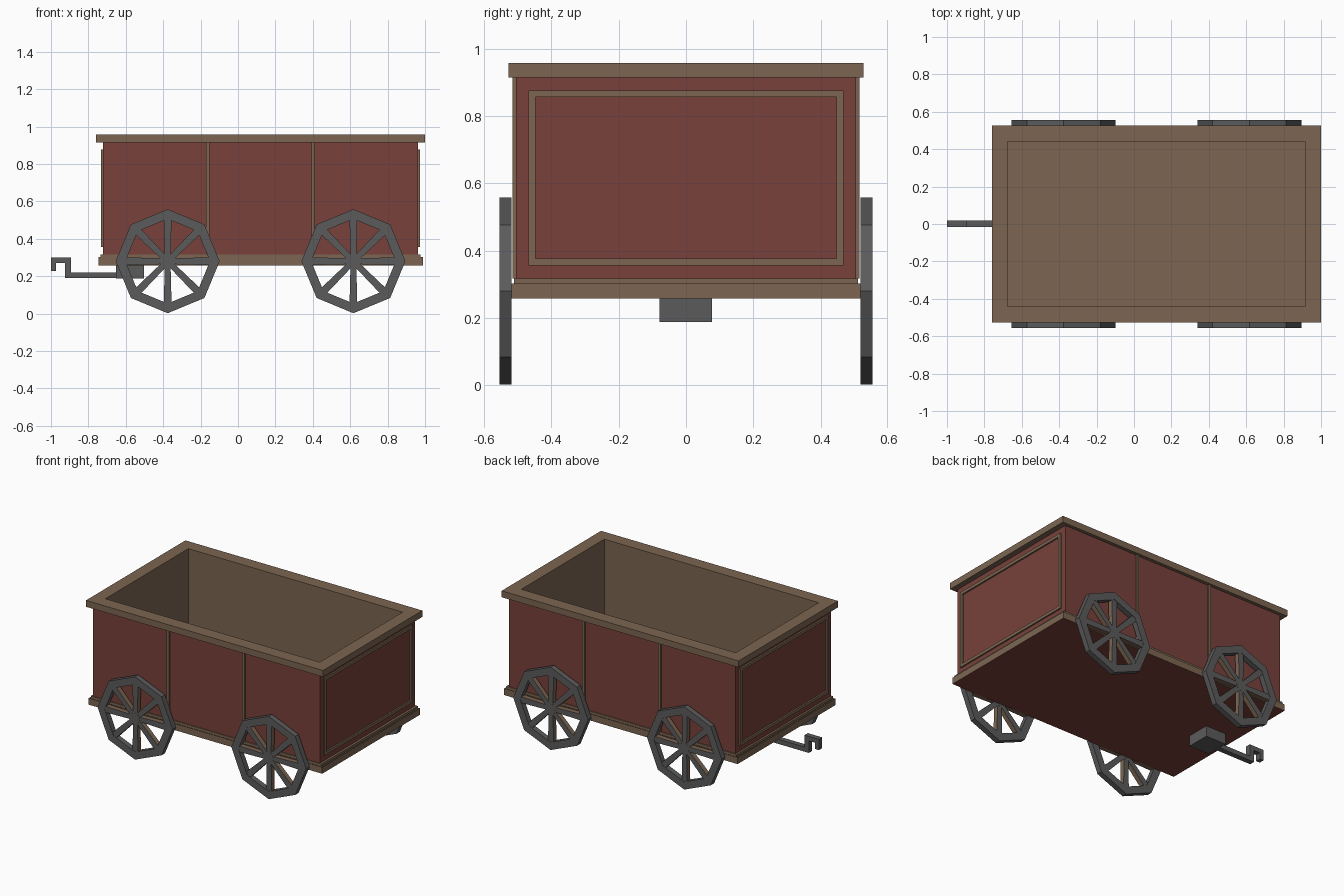
import bpy, bmesh, math
from mathutils import Matrix, Vector

if "Cube" in bpy.data.objects:
    bpy.data.objects.remove(bpy.data.objects["Cube"], do_unlink=True)


def material(name, rgb):
    m = bpy.data.materials.new(name)
    m.use_nodes = True
    m.diffuse_color = (*rgb, 1)
    m.node_tree.nodes["Principled BSDF"].inputs["Base Color"].default_value = (*rgb, 1)
    return m


wood = material("brown wood", (0.20, 0.131, 0.083))
red = material("red paint", (0.188, 0.053, 0.043))
iron = material("grey iron", (0.105, 0.105, 0.105))


def finish(name, bm, *mats):
    bmesh.ops.recalc_face_normals(bm, faces=bm.faces)
    me = bpy.data.meshes.new(name)
    bm.to_mesh(me)
    bm.free()
    for m in mats:
        me.materials.append(m)
    ob = bpy.data.objects.new(name, me)
    bpy.context.collection.objects.link(ob)
    return ob


def add_box(bm, lo, hi):
    lo, hi = Vector(lo), Vector(hi)
    bmesh.ops.create_cube(bm, size=1, matrix=Matrix.Translation((lo + hi) / 2)
                          @ Matrix.Diagonal((*(hi - lo), 1)))


def box(name, lo, hi, mat):
    bm = bmesh.new()
    add_box(bm, lo, hi)
    return finish(name, bm, mat)


def add_ring(bm, outer, inner, depth):
    """Closed band between two matching loops, extruded along depth."""
    loops = [[bm.verts.new(Vector(p) + off) for p in loop]
             for loop, off in ((outer, Vector()), (outer, depth), (inner, depth), (inner, Vector()))]
    n = len(outer)
    for a, b in zip(loops, loops[1:] + loops[:1]):
        for i in range(n):
            j = (i + 1) % n
            bm.faces.new((a[i], a[j], b[j], b[i]))


def add_prism(bm, points, depth):
    """Closed outline extruded along depth; returns the side faces."""
    near = [bm.verts.new(p) for p in points]
    far = [bm.verts.new(Vector(p) + depth) for p in points]
    bm.faces.new(near)
    bm.faces.new(far[::-1])
    n = len(points)
    return [bm.faces.new((near[i], far[i], far[(i + 1) % n], near[(i + 1) % n])) for i in range(n)]


def rect(x0, x1, y, z):
    return [(x0, -y, z), (x1, -y, z), (x1, y, z), (x0, y, z)]


# Wagon body: hollow tub, red outside and wooden inside
MID = 0.12
FLOOR = 0.28
bm = bmesh.new()
add_ring(bm, rect(-0.722, 0.962, 0.505, 0.27), rect(-0.677, 0.915, 0.44, 0.27), Vector((0, 0, 0.66)))
bmesh.ops.recalc_face_normals(bm, faces=bm.faces)
for f in bm.faces:
    c = f.calc_center_median() - Vector((MID, 0, 0))
    f.material_index = int(f.normal.x * c.x + f.normal.y * c.y < -0.01)
finish("tub_walls", bm, red, wood)

# Top rim
bm = bmesh.new()
add_ring(bm, rect(-0.76, 1.0, 0.527, 0.915), rect(-0.677, 0.915, 0.44, 0.915), Vector((0, 0, 0.043)))
finish("top_rim", bm, wood)

# Chassis slab: painted underside, top recessed to form the tub floor
bm = bmesh.new()
add_box(bm, (-0.746, -0.518, 0.258), (0.988, 0.518, 0.302))
bm.normal_update()
top = max(bm.faces, key=lambda f: f.normal.z)
min(bm.faces, key=lambda f: f.normal.z).material_index = 1
bmesh.ops.inset_individual(bm, faces=[top], thickness=0.06)
for v in top.verts:
    v.co.z = FLOOR
finish("chassis_slab", bm, wood, red)

# Ledge around the foot of the tub
bm = bmesh.new()
add_ring(bm, rect(-0.735, 0.977, 0.512, 0.3), rect(-0.7, 0.94, 0.475, 0.3), Vector((0, 0, 0.017)))
finish("foot_ledge", bm, wood)

# Upright battens on both long sides
for side, s in (("front", -1), ("back", 1)):
    for n, x in enumerate((-0.162, 0.401)):
        y0, y1 = sorted((s * 0.5, s * 0.516))
        box(f"{side}_batten_{n + 1}", (x - 0.009, y0, 0.317), (x + 0.009, y1, 0.915), wood)


# Rectangular moulding on both ends
def end_loop(x, inset):
    y, z0, z1 = 0.468 - inset, 0.356 + inset, 0.876 - inset
    return [(x, -y, z0), (x, y, z0), (x, y, z1), (x, -y, z1)]


for name, x, d in (("right_end_moulding", -0.718, -0.015), ("left_end_moulding", 0.957, 0.015)):
    bm = bmesh.new()
    add_ring(bm, end_loop(x, 0), end_loop(x, 0.02), Vector((d, 0, 0)))
    finish(name, bm, wood)


# Eight-sided wheels with tapered spokes: iron faces, wooden flanks
def octagon(r):
    return [(r * math.sin(i * math.tau / 8), -0.018, r * math.cos(i * math.tau / 8)) for i in range(8)]


def wheel(name, x, y):
    bm = bmesh.new()
    add_ring(bm, octagon(0.278), octagon(0.226), Vector((0, 0.036, 0)))
    for i in range(8):
        turn = Matrix.Rotation(i * math.tau / 8, 3, "Y")
        outline = [(-0.015, 0), (0.015, 0), (0.021, 0.235), (-0.021, 0.235)]
        for f in add_prism(bm, [turn @ Vector((u, -0.016, v)) for u, v in outline],
                           Vector((0, 0.032, 0))):
            f.material_index = 1
    bmesh.ops.create_cone(bm, cap_ends=True, segments=8, radius1=0.036, radius2=0.036,
                          depth=0.034, matrix=Matrix.Rotation(math.pi / 2, 4, "X"))
    finish(name, bm, iron, wood).location = (x, y, 0.28)


for end, x in (("right", -0.376), ("left", 0.617)):
    for side, y in (("front", -0.537), ("back", 0.537)):
        wheel(f"{side}_{end}_wheel", x, y)

# Coupling block, drawbar and hook
box("coupling_block", (-0.653, -0.079, 0.187), (-0.503, 0.077, 0.26), iron)
bar = [(-0.65, 0.19), (-0.65, 0.221), (-0.893, 0.221), (-0.893, 0.301), (-1.0, 0.301),
       (-1.0, 0.229), (-0.972, 0.229), (-0.972, 0.271), (-0.925, 0.271), (-0.925, 0.19)]
bm = bmesh.new()
add_prism(bm, [(x, -0.017, z) for x, z in bar], Vector((0, 0.035, 0)))
finish("drawbar_hook", bm, iron)
